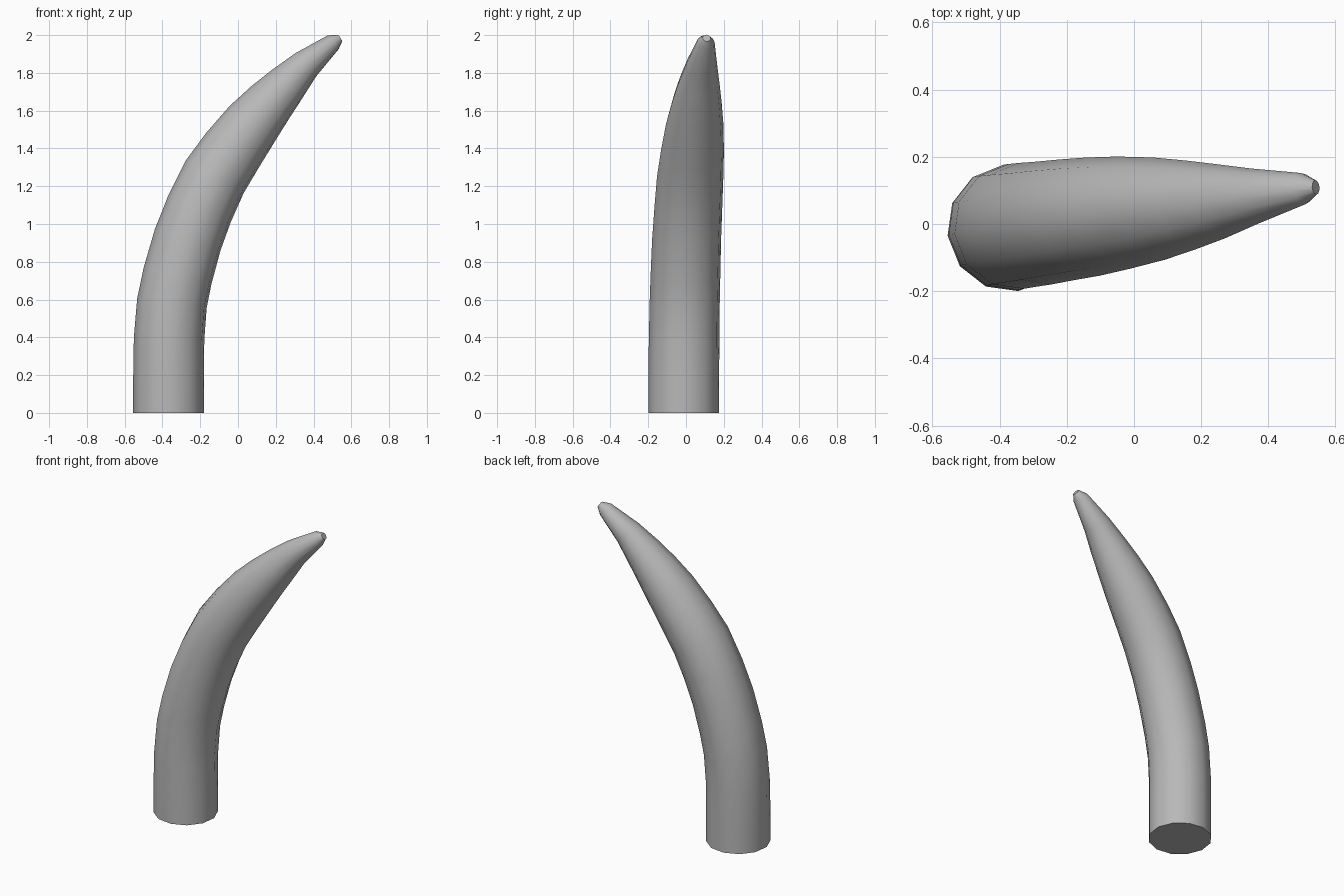
import bpy, bmesh, math
from mathutils import Vector

if "Cube" in bpy.data.objects:
    bpy.data.objects.remove(bpy.data.objects["Cube"])

SIDES = 12
# Centre line and radius of each ring: x, y, z, r
RINGS = [
    (-0.367, -0.012, 0.00, 0.189),
    (-0.367, -0.012, 0.20, 0.189),
    (-0.365, -0.010, 0.39, 0.188),
    (-0.350, -0.007, 0.58, 0.187),
    (-0.320, -0.003, 0.725, 0.186),
    (-0.267, 0.003, 0.914, 0.184),
    (-0.204, 0.012, 1.08, 0.181),
    (-0.123, 0.022, 1.25, 0.177),
    (-0.031, 0.034, 1.387, 0.168),
    (0.075, 0.046, 1.53, 0.153),
    (0.168, 0.057, 1.640, 0.133),
    (0.258, 0.068, 1.738, 0.111),
    (0.358, 0.083, 1.842, 0.083),
    (0.503, 0.105, 1.961, 0.047),
    (0.541, 0.109, 1.984, 0.021),
]

# Tapered, curved horn swept along the centre line
bm = bmesh.new()
centres = [Vector(r[:3]) for r in RINGS]
loops = []
for i, c in enumerate(centres):
    tangent = centres[min(i + 1, len(centres) - 1)] - centres[max(i - 1, 0)]
    if i < 2:
        tangent = Vector((0, 0, 1))
    turn = Vector((0, 0, 1)).rotation_difference(tangent)
    radius = RINGS[i][3]
    loop = []
    for k in range(SIDES):
        a = math.radians(7) + k * math.tau / SIDES
        loop.append(bm.verts.new(c + turn @ Vector((math.cos(a), math.sin(a), 0)) * radius))
    loops.append(loop)
for a, b in zip(loops, loops[1:]):
    for k in range(SIDES):
        n = (k + 1) % SIDES
        bm.faces.new((a[k], a[n], b[n], b[k]))

# Flat base and blunt tip
bm.faces.new(loops[0][::-1])
bm.faces.new(loops[-1])

mesh = bpy.data.meshes.new("horn")
bm.to_mesh(mesh)
bm.free()
horn = bpy.data.objects.new("horn", mesh)
bpy.context.collection.objects.link(horn)
bpy.context.view_layer.objects.active = horn
horn.select_set(True)
bpy.ops.object.shade_smooth_by_angle(angle=math.radians(50))

# Darker grey surface
grey = bpy.data.materials.new("dark_grey")
grey.diffuse_color = (0.48, 0.48, 0.48, 1)
grey.use_nodes = True
grey.node_tree.nodes["Principled BSDF"].inputs["Base Color"].default_value = grey.diffuse_color
mesh.materials.append(grey)
